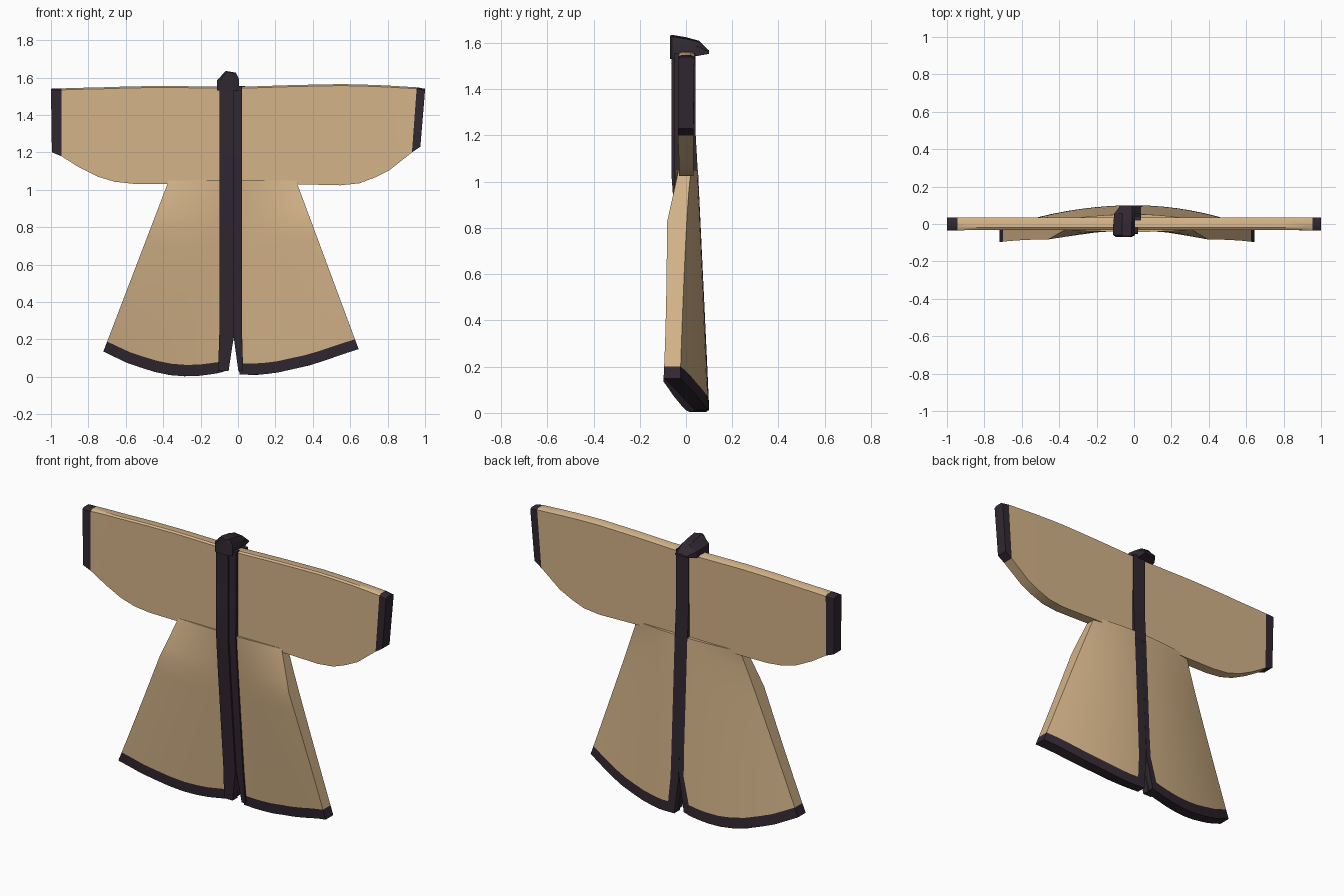
import bpy, bmesh, math

if "Cube" in bpy.data.objects:
    bpy.data.objects.remove(bpy.data.objects["Cube"])

def mat(name, col):
    m = bpy.data.materials.new(name)
    m.diffuse_color = (*col, 1)
    m.use_nodes = True
    m.node_tree.nodes["Principled BSDF"].inputs["Base Color"].default_value = m.diffuse_color
    return m

TAN = mat("tan cloth", (0.66, 0.455, 0.25))
DARK = mat("dark trim", (0.031, 0.021, 0.031))

def lerp(a, b, t):
    return a + (b - a) * t

def interp(pts, x):
    """Piecewise-linear lookup through (x, value) pairs sorted by x."""
    if x <= pts[0][0]:
        return pts[0][1]
    for (x0, v0), (x1, v1) in zip(pts, pts[1:]):
        if x <= x1:
            return lerp(v0, v1, (x - x0) / (x1 - x0))
    return pts[-1][1]

def loft(name, rings, dark):
    """Skin equal rings; dark(row, seg) picks trim faces (caps use seg None)."""
    bm = bmesh.new()
    vs = [[bm.verts.new(p) for p in r] for r in rings]
    n = len(rings[0])
    for j in range(len(vs) - 1):
        for i in range(n):
            k = (i + 1) % n
            f = bm.faces.new((vs[j][i], vs[j][k], vs[j + 1][k], vs[j + 1][i]))
            f.material_index = int(dark(j, i))
    for row, j in ((vs[0], 0), (vs[-1], len(vs) - 2)):
        for i in range(n // 2 - 1):
            f = bm.faces.new((row[i], row[i + 1], row[n - 2 - i], row[n - 1 - i]))
            f.material_index = int(dark(j, None))
    bmesh.ops.recalc_face_normals(bm, faces=bm.faces)
    me = bpy.data.meshes.new(name)
    bm.to_mesh(me)
    bm.free()
    me.materials.append(TAN)
    me.materials.append(DARK)
    ob = bpy.data.objects.new(name, me)
    bpy.context.collection.objects.link(ob)
    bpy.ops.object.select_all(action='DESELECT')
    ob.select_set(True)
    bpy.context.view_layer.objects.active = ob
    bpy.ops.object.shade_smooth_by_angle(angle=math.radians(30))
    return ob

# Sleeves and upper body: stations (x top, x bottom, z top, z bottom)
stations = [(-1, -.995, 1.54, 1.20), (-.945, -.945, 1.542, 1.18), (-.85, -.85, 1.545, 1.12),
            (-.75, -.75, 1.547, 1.07), (-.66, -.66, 1.55, 1.043), (-.56, -.56, 1.553, 1.032),
            (-.38, -.38, 1.555, 1.03), (0, 0, 1.55, 1.03), (.3, .3, 1.56, 1.03),
            (.55, .55, 1.565, 1.024), (.65, .65, 1.563, 1.035), (.74, .73, 1.56, 1.065),
            (.82, .81, 1.556, 1.105), (.955, .93, 1.548, 1.20), (1, .975, 1.54, 1.23)]
last = len(stations) - 2
rings = []
for i, (xt, xb, zt, zb) in enumerate(stations):
    g = .004 if i in (0, 1, last, last + 1) else 0      # cuffs slightly fuller
    rings.append([(xt, -.031 - g, zt - .008), (xb, -.031 - g, zb),
                  (xb, .032, zb), (xt, .036, zt - .008), (xt, .022, zt), (xt, -.02, zt)])
# last two points make the chamfered shoulder edge
loft("sleeves_and_body", rings, lambda j, i: j in (0, last))

# Skirt: two panels parted by a slit at the centre
TOP = 1.05
def y_front(w, k):
    edge = -.032 - .05 * min(1, k / .25) - .015 * k ** 3
    return lerp(lerp(-.045, .045, k), edge, w ** lerp(1, 1.8, k))

def y_back(w, k):
    return lerp(lerp(.052, .1, k), .025 - .05 * k ** .6, w ** 2)

def slit(x_closed, x_open, z):
    return lerp(x_open, x_closed, min(1, max(0, z / .22)))

def skirt_panel(name, hem, outer, inner, band_front, band_back):
    rows = [0, .058, .12, .2, .35, .5, .65, .75, .82, .9, .96, 1]
    cols = [0, .08, .18, .3, .42, .55, .68, .8, .9, 1]
    rings = []
    for t in rows:
        k = 1 - t
        xo = lerp(outer[0], outer[1], t)
        def side(band, y_of):
            x0 = slit(*inner, t * TOP)
            xb = slit(*band, t * TOP)
            pts = []
            for x in [x0] + [lerp(xb, xo, s) for s in cols]:
                # hem height follows the matching point on the bottom edge
                h = interp(hem, abs(x) * outer[0] / xo)
                pts.append((x, y_of(min(1, abs(x / xo)), k), lerp(h, TOP, t)))
            return pts
        rings.append(side(band_front, y_front) + side(band_back, y_back)[::-1])
    n = len(rings[0])
    loft(name, rings, lambda j, i: j == 0 or i in (0, n - 2, n - 1))

skirt_panel("skirt_left", [(.055, .035), (.11, .018), (.25, 0), (.4, .012), (.58, .068), (.72, .135)],
            (-.72, -.37), (-.015, -.055), (-.10, -.105), (-.045, -.10))
skirt_panel("skirt_right", [(.01, .012), (.1, .01), (.2, .02), (.4, .065), (.64, .148)],
            (.645, .31), (-.015, .008), (.022, .028), (.038, .055))

# Raised front edges: a wide overlapping strip and a narrow one beside it
def front_band(name, x0, x1, out):
    rings = []
    for z in (.03, .1, .22, .4, .6, .8, .95, 1.03, 1.2, 1.4, 1.555):
        yc = y_front(.05, 1 - min(1, z / TOP)) if z < 1.04 else -.042
        a, b = slit(*x0, z), slit(*x1, z)
        rings.append([(a, yc - out, z), (b, yc - out, z), (b, yc + .025, z), (a, yc + .025, z)])
    loft(name, rings, lambda j, i: True)

front_band("front_band_wide", (-.10, -.108), (-.022, -.055), .020)
front_band("front_band_narrow", (-.024, .006), (.022, .026), .010)

# Back centre strip over the upper body
loft("back_band", [[(-.045, .02, z), (.038, .02, z), (.038, y, z), (-.045, y, z)]
                   for z, y in ((1.0, .055), (1.06, .05), (1.2, .042), (1.555, .042))],
     lambda j, i: True)

# Collar: hooded loop over the neck, (y, centre x, half width, base z, top z)
rings = []
for y, cx, w, z0, z1 in ((-.07, -.055, .04, 1.53, 1.632), (-.06, -.053, .058, 1.53, 1.635),
                         (0, -.053, .058, 1.535, 1.625), (.055, -.05, .056, 1.545, 1.61),
                         (.10, -.035, .036, 1.553, 1.567)):
    h = z1 - z0
    rings.append([(cx - w, y, z0), (cx - w, y, z0 + .55 * h), (cx - .2 * w, y, z1),
                  (cx + .7 * w, y, z1 - .08 * h), (cx + w, y, z0 + .6 * h), (cx + w, y, z0)])
loft("collar", rings, lambda j, i: True)
